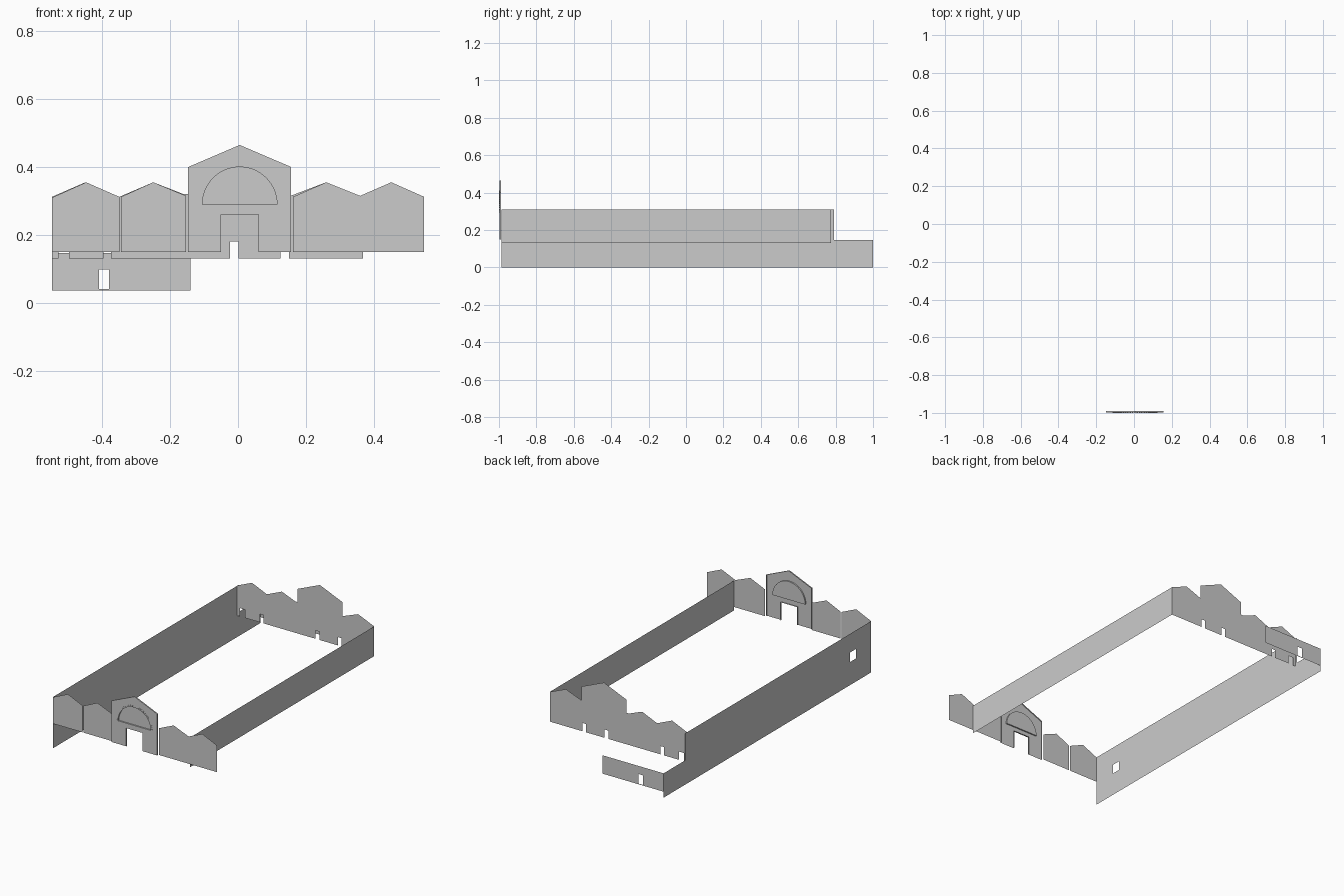
import bpy, bmesh, math

if "Cube" in bpy.data.objects:
    bpy.data.objects.remove(bpy.data.objects["Cube"])

FRONT, REAR, ANNEX = -0.986, 0.776, 0.998
LEFT, RIGHT = -0.549, 0.368
CX, SPRING = 0.005, 0.29


def along_x(y):
    return lambda u, v: (u, y, v)


def along_y(x):
    return lambda u, v: (x, u, v)


def rect(u0, u1, v0, v1):
    return [(u0, v0), (u1, v0), (u1, v1), (u0, v1)]


def arc(cx, cz, r, n=24):
    return [(cx + r * math.cos(math.pi * i / n), cz + r * math.sin(math.pi * i / n))
            for i in range(n + 1)]


def finish(bm, name):
    mesh = bpy.data.meshes.new(name)
    bm.to_mesh(mesh)
    bm.free()
    obj = bpy.data.objects.new(name, mesh)
    bpy.context.collection.objects.link(obj)
    return obj


def panel(name, regions, place):
    """Flat sheet; every region is [outline, hole, hole...] in wall coordinates."""
    bm = bmesh.new()
    for loops in regions:
        edges = []
        for loop in loops:
            vs = [bm.verts.new(place(u, v)) for u, v in loop]
            edges += [bm.edges.new((vs[i], vs[(i + 1) % len(vs)])) for i in range(len(vs))]
        bmesh.ops.triangle_fill(bm, edges=edges, use_beauty=True)
    bmesh.ops.dissolve_limit(bm, angle_limit=0.01, verts=bm.verts[:], edges=bm.edges[:])
    return finish(bm, name)


def strip(name, pts, y0, y1, closed=False):
    """Reveal running from y0 to y1 along a profile."""
    bm = bmesh.new()
    a = [bm.verts.new((u, y0, v)) for u, v in pts]
    b = [bm.verts.new((u, y1, v)) for u, v in pts]
    for i in range(len(pts) if closed else len(pts) - 1):
        j = (i + 1) % len(pts)
        bm.faces.new((a[i], a[j], b[j], b[i]))
    return finish(bm, name)


def frame(u0, u1, v0, v1, t=0.003):
    return [rect(u0, u1, v0, v1), rect(u0 + t, u1 - t, v0 + t, v1 - t)]


def arch_trim(cx, cz, r, t=0.003):
    return [arc(cx, cz, r, 16) + arc(cx, cz, r - t, 16)[::-1]]


# long side walls
panel("left_wall", [[
    [(FRONT, 0), (1.0, 0), (1.0, 0.147), (0.792, 0.147), (0.792, 0.31), (FRONT, 0.31)],
    rect(-0.84, -0.785, 0.14, 0.197)]], along_y(LEFT))
panel("right_wall", [[rect(FRONT, REAR, 0.13, 0.31)]], along_y(RIGHT))

# window frames of the left wall: low row and paired tall row
low = [frame(-0.72 + 0.085 * i, -0.69 + 0.085 * i, 0.112, 0.138) for i in range(20)]
tall = []
for i in range(7):
    y = -0.62 + 0.21 * i
    tall += [frame(y, y + 0.025, 0.18, 0.235), frame(y + 0.05, y + 0.075, 0.18, 0.235)]
panel("left_wall_window_frames", low + tall, along_y(LEFT - 0.0015))

# rear wall with stepped gables and four ground doors
outline = [(LEFT, 0.13)]
for a, b in ((-0.53, -0.498), (-0.397, -0.374), (-0.024, 0.001), (0.125, 0.15)):
    outline += [(a, 0.13), (a, 0.18), (b, 0.18), (b, 0.13)]
outline += [(RIGHT, 0.13), (RIGHT, 0.31), (0.26, 0.355), (0.155, 0.315), (0.155, 0.40),
            (CX, 0.463), (-0.145, 0.40), (-0.145, 0.32), (-0.16, 0.32), (-0.25, 0.355),
            (-0.35, 0.312), (-0.45, 0.355), (LEFT, 0.312)]
panel("rear_wall", [[outline]], along_x(REAR))
panel("rear_window_frames",
      [frame(x, x + 0.022, 0.235, 0.27) for x in
       (-0.5, -0.45, -0.4, -0.3, -0.25, -0.2, -0.09, -0.03, 0.03, 0.09, 0.2, 0.25, 0.3)],
      along_x(REAR + 0.0015))

# low annex wall at the back
panel("annex_wall", [[rect(LEFT, -0.14, 0.036, 0.147), rect(-0.41, -0.38, 0.04, 0.098)]],
      along_x(ANNEX))
panel("annex_window_frames", [frame(x, x + 0.025, 0.07, 0.1) for x in (-0.5, -0.46, -0.33)],
      along_x(ANNEX + 0.0015))

# gabled front wings
panel("front_left_outer_wing",
      [[[(-0.548, 0.15), (-0.35, 0.15), (-0.35, 0.312), (-0.448, 0.355), (-0.548, 0.31)]]],
      along_x(FRONT))
panel("front_left_inner_wing",
      [[[(-0.345, 0.15), (-0.153, 0.15), (-0.153, 0.315), (-0.25, 0.355), (-0.345, 0.312)]]],
      along_x(FRONT))
panel("front_right_wings",
      [[[(0.162, 0.15), (0.549, 0.15), (0.549, 0.312), (0.452, 0.355), (0.36, 0.315),
         (0.26, 0.355), (0.162, 0.312)]]], along_x(FRONT))

# arched trims and windows on the wings
trims = []
for x in (-0.45, -0.25, 0.26, 0.452):
    trims.append(arch_trim(x, 0.265, 0.036))
    trims += [frame(x + d - 0.01, x + d + 0.01, 0.2, 0.25) for d in (-0.03, 0, 0.03)]
panel("wing_window_frames", trims, along_x(FRONT - 0.0015))

# tall central entrance: face sheet with arch and doorway, recessed tympanum, reveals
Y_FACE, Y_BACK = -0.997, -0.989
gable = [(0.06, 0.15), (0.157, 0.15), (0.157, 0.40), (CX, 0.465), (-0.147, 0.40),
         (-0.147, 0.15), (-0.05, 0.15)]
door = [(-0.05, 0.26), (0.06, 0.26)]
panel("entrance_face", [[gable + door, arc(CX, SPRING, 0.11, 32)]], along_x(Y_FACE))
panel("arch_tympanum", [[arc(CX, SPRING, 0.11, 32)]], along_x(Y_BACK))
strip("arch_reveal", arc(CX, SPRING, 0.11, 32), Y_FACE, Y_BACK, True)
strip("entrance_returns", gable[1:6], Y_FACE, Y_BACK)
strip("door_reveal", [gable[-1]] + door + [gable[0]], Y_FACE, Y_BACK)
panel("tympanum_arc", [arch_trim(CX, SPRING, 0.063)], along_x(Y_BACK - 0.002))
panel("arch_band", [[arc(CX, SPRING, 0.121, 32) + arc(CX, SPRING, 0.11, 32)[::-1]]],
      along_x(Y_FACE - 0.002))
panel("entrance_string_course", [[rect(-0.14, 0.15, 0.278, 0.282)]], along_x(Y_FACE - 0.002))

# small blocks around the arch
bm = bmesh.new()
for i in range(29):
    a = math.pi * (i + 0.5) / 29
    c, s = math.cos(a), math.sin(a)
    ring = []
    for y in (-0.9998, Y_FACE):
        ring.append([bm.verts.new((CX + r * c - t * s, y, SPRING + r * s + t * c))
                     for r, t in ((0.112, -0.003), (0.12, -0.003), (0.12, 0.003), (0.112, 0.003))])
    bm.faces.new(ring[0])
    for k in range(4):
        j = (k + 1) % 4
        bm.faces.new((ring[0][k], ring[0][j], ring[1][j], ring[1][k]))
bmesh.ops.recalc_face_normals(bm, faces=bm.faces[:])
finish(bm, "arch_blocks")
